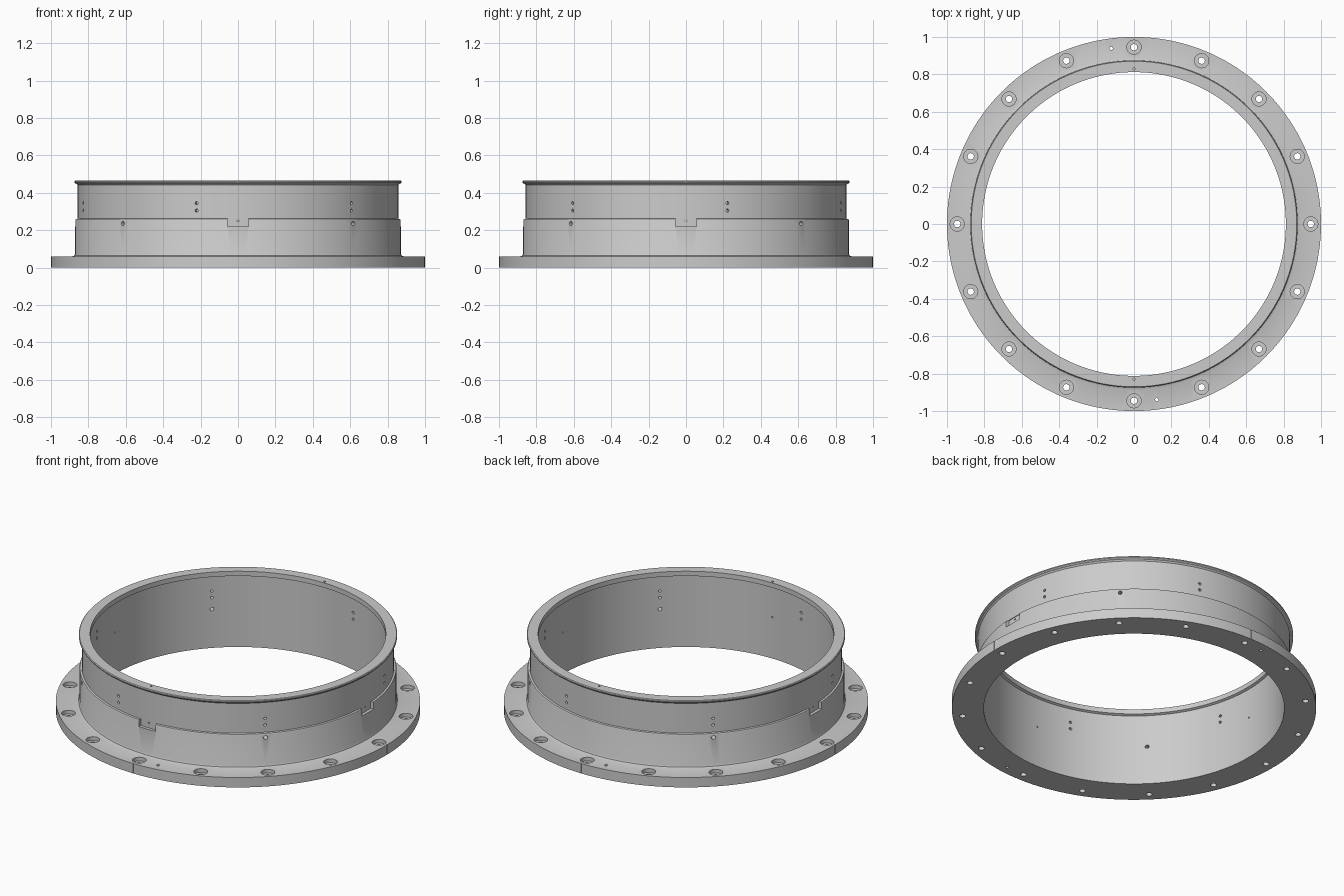
import bpy, bmesh
from math import sin, cos, pi, radians
from mathutils import Matrix, Vector

if "Cube" in bpy.data.objects:
    bpy.data.objects.remove(bpy.data.objects["Cube"])


def lathe(bm, profile, segs, matrix=Matrix(), start=0.0, sweep=2 * pi):
    """Spin a closed (r, z) profile; full turns close up, partial turns get caps."""
    full = sweep > 6.28
    n = segs if full else segs + 1
    rings = []
    for i in range(n):
        a = start + sweep * i / segs
        rings.append([bm.verts.new(matrix @ Vector((r * cos(a), r * sin(a), z)))
                      for r, z in profile])
    m = len(profile)
    for i in range(segs):
        p, q = rings[i], rings[(i + 1) % n]
        for j in range(m):
            k = (j + 1) % m
            bm.faces.new((p[j], q[j], q[k], p[k]))
    if not full:
        bm.faces.new(rings[0])
        bm.faces.new(rings[-1][::-1])


def rod(bm, steps, segs, matrix):
    """Solid stepped cylinder from (r, z) steps, bottom to top."""
    rings = [[bm.verts.new(matrix @ Vector((r * cos(2 * pi * i / segs), r * sin(2 * pi * i / segs), z)))
              for i in range(segs)] for r, z in steps]
    for p, q in zip(rings, rings[1:]):
        for i in range(segs):
            k = (i + 1) % segs
            bm.faces.new((p[i], p[k], q[k], q[i]))
    bm.faces.new(rings[0][::-1])
    bm.faces.new(rings[-1])


def finish(bm, name):
    bmesh.ops.recalc_face_normals(bm, faces=bm.faces)
    mesh = bpy.data.meshes.new(name)
    bm.to_mesh(mesh)
    bm.free()
    obj = bpy.data.objects.new(name, mesh)
    bpy.context.collection.objects.link(obj)
    return obj


def upright(r, deg):
    a = radians(deg)
    return Matrix.Translation((r * cos(a), r * sin(a), 0))


def radial(deg, z):
    """Local z points outward from the ring axis."""
    return (Matrix.Translation((0, 0, z)) @ Matrix.Rotation(radians(deg), 4, 'Z')
            @ Matrix.Rotation(pi / 2, 4, 'Y'))


# Flanged collar: flange, lower band, upper wall and rolled lip in one profile
bm = bmesh.new()
lathe(bm, [(.825, 0), (1, 0), (1, .06), (.885, .06), (.875, .064), (.871, .073),
           (.871, .252), (.868, .26), (.857, .262), (.857, .442), (.862, .448),
           (.871, .451), (.874, .455), (.874, .461), (.87, .465),
           (.812, .465), (.812, .436), (.825, .43)], 160)
collar = finish(bm, "flanged_collar")

cut = bmesh.new()
# Counterbored bolt holes and two dowel holes in the flange
for i in range(16):
    rod(cut, [(.017, -.02), (.017, .038), (.038, .038), (.038, .08)], 24, upright(.945, i * 22.5))
for deg in (97.4, 277.4):
    rod(cut, [(.009, -.02), (.009, .08)], 12, upright(.947, deg))
# Blind holes in the top lip
for deg in (90, 270):
    rod(cut, [(.006, .45), (.006, .48)], 10, upright(.83, deg))
# Paired holes through the upper wall, every 60 degrees
for i in range(6):
    for z in (.305, .345):
        rod(cut, [(.008, .78), (.008, .9)], 12, radial(15 + 60 * i, z))
# Larger diagonal holes in the lower band
for i in range(4):
    rod(cut, [(.011, .78), (.011, .9)], 16, radial(45 + 90 * i, .235))
# Notches in the lower band, each with a pin hole below its top edge
for deg in (0, 180, 270):
    half = .056 / .871
    lathe(cut, [(.853, .22), (.89, .22), (.89, .264), (.853, .264)], 8,
          start=radians(deg) - half, sweep=2 * half)
pins = bmesh.new()
for deg in (0, 180, 270):
    rod(pins, [(.005, .78), (.005, .9)], 10, radial(deg, .25))
# Scribed index marks on the flange edge and the lip edge
for i in range(4):
    for r, z0, z1 in ((.997, -.01, .07), (.871, .453, .48)):
        lathe(cut, [(r, z0), (r + .02, z0), (r + .02, z1), (r, z1)], 1,
              start=i * pi / 2 - .003, sweep=.006)

for cutter in (finish(cut, "hole_cutter"), finish(pins, "pin_cutter")):
    mod = collar.modifiers.new(cutter.name, 'BOOLEAN')
    mod.operation, mod.solver, mod.object = 'DIFFERENCE', 'EXACT', cutter
    cutter.hide_render = True
    cutter.hide_set(True)

bpy.context.view_layer.objects.active = collar
collar.select_set(True)
for mod in list(collar.modifiers):
    bpy.ops.object.modifier_apply(modifier=mod.name)
bpy.ops.object.shade_smooth_by_angle(angle=radians(25))
for name in ("hole_cutter", "pin_cutter"):
    bpy.data.objects.remove(bpy.data.objects[name])
